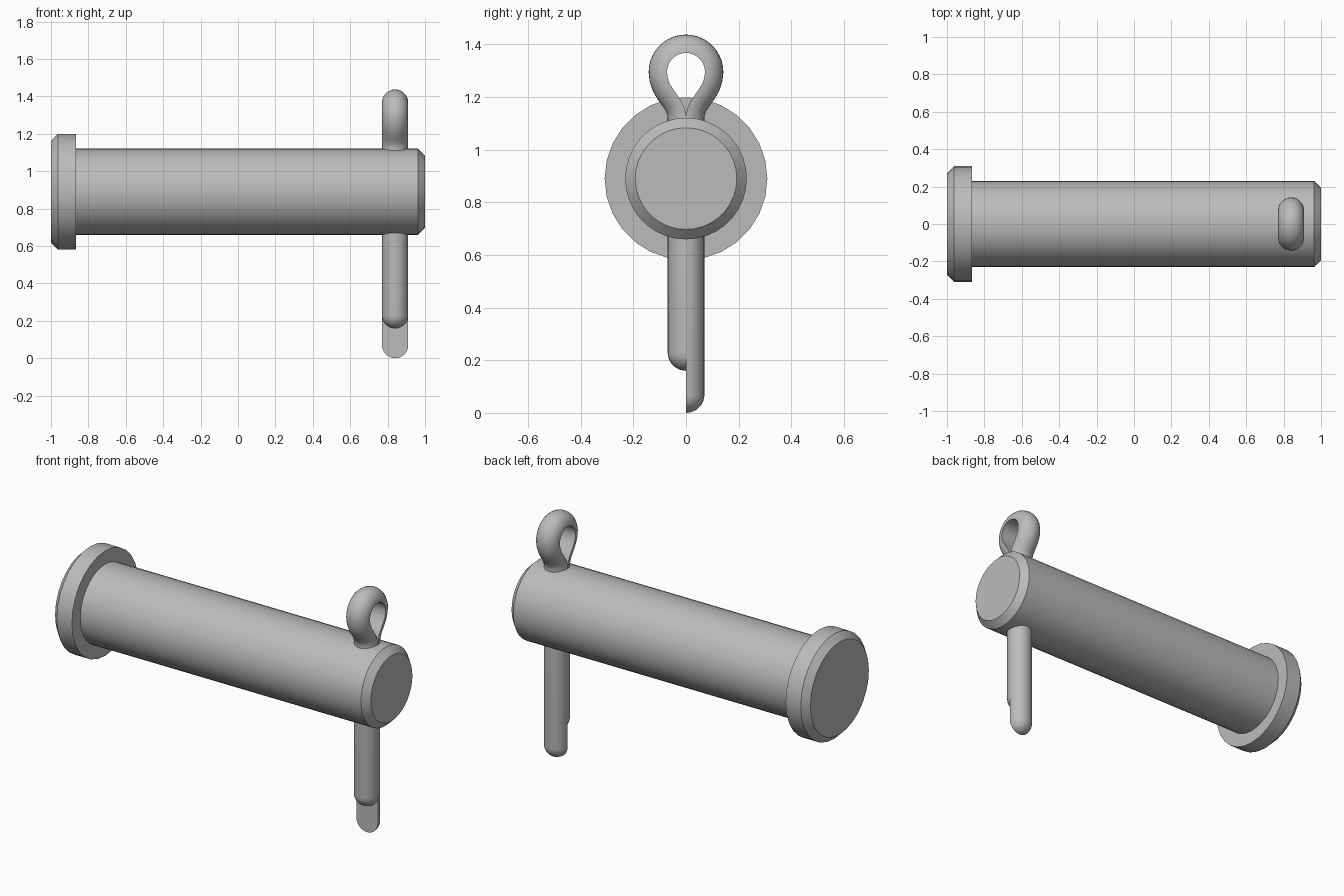
import bpy, bmesh, math
from mathutils import Vector

cube = bpy.data.objects.get("Cube")
if cube:
    bpy.data.objects.remove(cube)

steel = bpy.data.materials.new("grey steel")
steel.use_nodes = True
GREY = (0.5, 0.5, 0.5, 1)
steel.diffuse_color = GREY
steel.node_tree.nodes["Principled BSDF"].inputs["Base Color"].default_value = GREY


def sweep(name, rings, angle, closed_ends=True):
    """Skin a list of equally sized vertex rings and cap both ends."""
    bm = bmesh.new()
    loops = [[bm.verts.new(p) for p in ring] for ring in rings]
    for a, b in zip(loops, loops[1:]):
        for i in range(len(a)):
            j = (i + 1) % len(a)
            bm.faces.new((a[i], a[j], b[j], b[i]))
    bm.faces.new(loops[0])
    bm.faces.new(loops[-1])
    bmesh.ops.remove_doubles(bm, verts=bm.verts, dist=0.0005)
    bmesh.ops.recalc_face_normals(bm, faces=bm.faces)
    mesh = bpy.data.meshes.new(name)
    bm.to_mesh(mesh)
    bm.free()
    mesh.materials.append(steel)
    obj = bpy.data.objects.new(name, mesh)
    bpy.context.collection.objects.link(obj)
    bpy.ops.object.select_all(action='DESELECT')
    obj.select_set(True)
    bpy.context.view_layer.objects.active = obj
    bpy.ops.object.shade_smooth_by_angle(angle=math.radians(angle))
    return obj


# Pin body: chamfered head and shaft turned about the x axis
AXIS_Z = 0.89


def turned(name, profile, sides):
    rings = []
    for x, r in profile:
        turns = [math.tau * i / sides for i in range(sides)]
        rings.append([(x, r * math.cos(t), AXIS_Z + r * math.sin(t)) for t in turns])
    return sweep(name, rings, 30)


turned("pin_head", [(-1, 0.272), (-0.963, 0.309), (-0.865, 0.309)], 28)
turned("pin_shaft", [(-0.87, 0.231), (0.962, 0.231), (1, 0.193)], 36)

# Split pin: half-round wire whose flat side follows the inner path
PIN_X, WIRE, EYE_Z, EYE_R = 0.84, 0.07, 1.295, 0.072
ARC = 14


def half_round(point, outward, radius):
    """Half disc in the plane of x and the outward direction."""
    ring = []
    for i in range(ARC + 1):
        t = math.pi * i / ARC
        ring.append(point + Vector((radius * math.cos(t), 0, 0)) + outward * radius * math.sin(t))
    return ring


def leg_rings(side, bottom):
    """Rounded tip, straight leg and neck, from the bottom upwards."""
    out = Vector((0, side, 0))
    rings = []
    for i in range(9):
        t = math.pi / 2 * i / 8
        z = bottom + WIRE * (1 - math.cos(t))
        rings.append(half_round(Vector((PIN_X, 0, z)), out, max(WIRE * math.sin(t), 0.001)))
    rings.append(half_round(Vector((PIN_X, 0, 1.09)), out, WIRE))
    # neck: cubic curve from the straight leg to the side of the eye
    ctrl = [Vector((0, 1.12)), Vector((0, 1.2)), Vector((EYE_R, 1.225)), Vector((EYE_R, EYE_Z))]
    for i in range(11):
        t = i / 10
        u = 1 - t
        p = ctrl[0] * u**3 + ctrl[1] * 3 * u * u * t + ctrl[2] * 3 * u * t * t + ctrl[3] * t**3
        d = ((ctrl[1] - ctrl[0]) * u * u + (ctrl[2] - ctrl[1]) * 2 * u * t
             + (ctrl[3] - ctrl[2]) * t * t).normalized()
        rings.append(half_round(Vector((PIN_X, side * p.x, p.y)),
                                Vector((0, side * d.y, -d.x)), WIRE))
    return rings


# Eye: half circle joining the two necks
eye = []
for i in range(1, 20):
    t = math.pi * i / 20
    out = Vector((0, math.cos(t), math.sin(t)))
    eye.append(half_round(Vector((PIN_X, 0, EYE_Z)) + out * EYE_R, out, WIRE))

rings = leg_rings(1, 0) + eye + leg_rings(-1, 0.16)[::-1]
sweep("split_pin", rings, 40)
